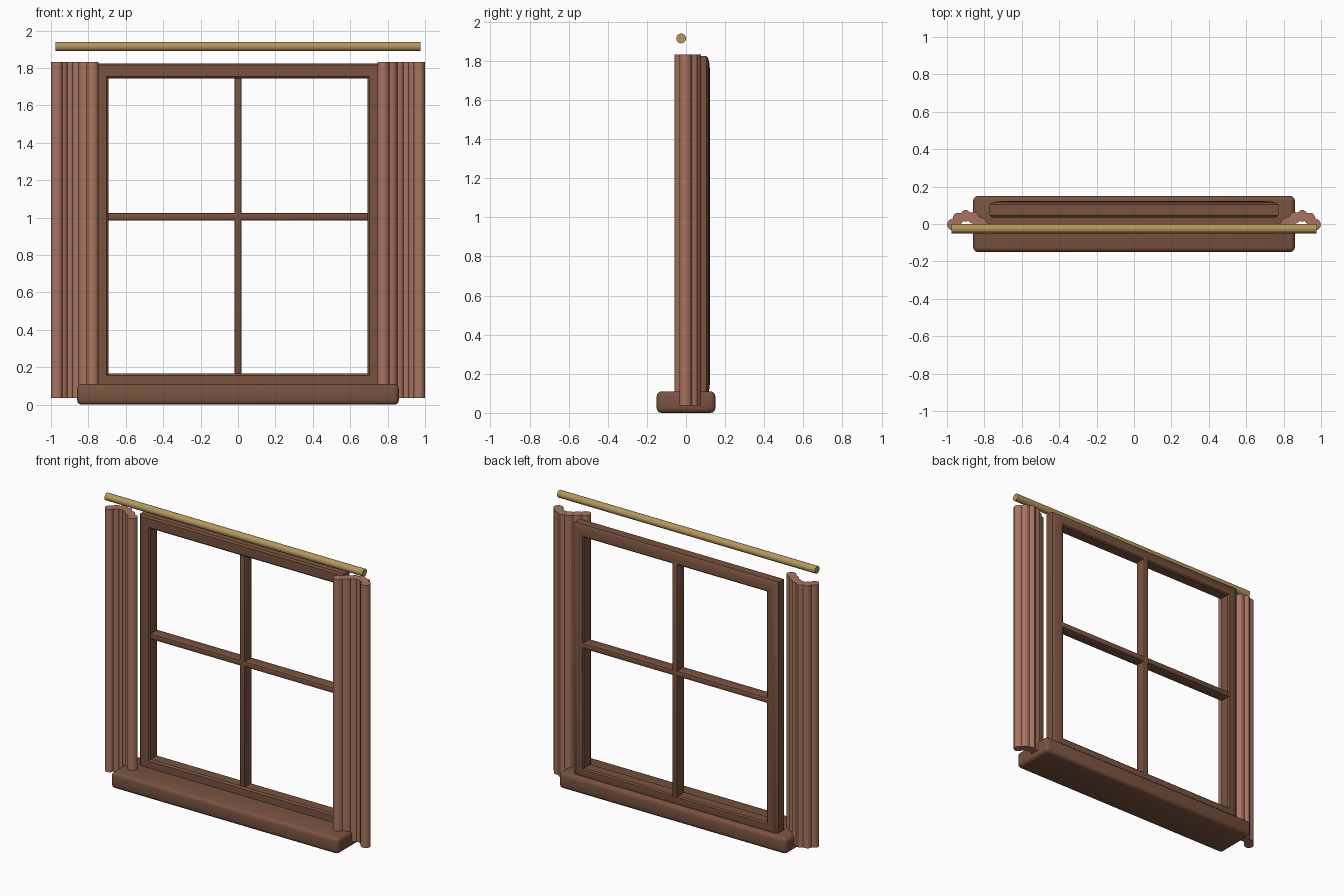
import bpy, bmesh, math
from mathutils import Vector

if "Cube" in bpy.data.objects:
    bpy.data.objects.remove(bpy.data.objects["Cube"])


def material(name, rgb):
    m = bpy.data.materials.new(name)
    m.diffuse_color = (*rgb, 1)
    m.use_nodes = True
    m.node_tree.nodes["Principled BSDF"].inputs["Base Color"].default_value = m.diffuse_color
    return m


WOOD = material("wood", (0.19, 0.085, 0.05))
CLOTH = material("cloth", (0.40, 0.175, 0.12))
BRASS = material("brass", (0.46, 0.31, 0.11))


def finish(name, bm, mat, angle=35):
    bmesh.ops.recalc_face_normals(bm, faces=bm.faces[:])
    me = bpy.data.meshes.new(name)
    bm.to_mesh(me)
    bm.free()
    me.materials.append(mat)
    ob = bpy.data.objects.new(name, me)
    bpy.context.collection.objects.link(ob)
    bpy.ops.object.select_all(action='DESELECT')
    ob.select_set(True)
    bpy.context.view_layer.objects.active = ob
    bpy.ops.object.shade_smooth_by_angle(angle=math.radians(angle))
    return ob


def box(name, lo, hi, mat, bevel, segments=3):
    bm = bmesh.new()
    bmesh.ops.create_cube(bm, size=1)
    for v in bm.verts:
        v.co = [l + (c + 0.5) * (h - l) for c, l, h in zip(v.co, lo, hi)]
    bmesh.ops.bevel(bm, geom=bm.edges[:], offset=bevel, segments=segments,
                    profile=0.5, affect='EDGES')
    return finish(name, bm, mat)


# Sill
box("sill", (-0.86, -0.15, 0), (0.86, 0.15, 0.11), WOOD, 0.025)

# Mitred window frame: one moulding profile (inset, y) swept round four corners
moulding = [(0, 0.045), (0.01, 0.035), (0.07, 0.035), (0.08, 0.045), (0.08, 0.112),
            (0.072, 0.12), (0.045, 0.121), (0.012, 0.114), (0, 0.104)]
X, BOTTOM, TOP = 0.772, 0.087, 1.825
bm = bmesh.new()
rings = []
for sx, z, sz in ((-1, BOTTOM, 1), (1, BOTTOM, 1), (1, TOP, -1), (-1, TOP, -1)):
    rings.append([bm.verts.new((sx * (X - i), y, z + sz * i)) for i, y in moulding])
n = len(moulding)
for r in range(4):
    a, b = rings[r], rings[(r + 1) % 4]
    for k in range(n):
        bm.faces.new((a[k], a[(k + 1) % n], b[(k + 1) % n], b[k]))
finish("window_frame", bm, WOOD)

# Glazing bars
box("upright_bar", (-0.02, 0.045, 0.14), (0.02, 0.124, 1.77), WOOD, 0.01, 2)
box("cross_bar", (-0.715, 0.045, 0.985), (0.715, 0.124, 1.025), WOOD, 0.01, 2)

# Curtain rod
bm = bmesh.new()
bmesh.ops.create_cone(bm, cap_ends=True, segments=20, radius1=0.025, radius2=0.025, depth=1.95)
for v in bm.verts:
    x, y, z = v.co
    v.co = (z, y - 0.025, x + 1.915)
finish("curtain_rod", bm, BRASS)

# Curtains: scalloped folds offset either side of an arched centre line
path = [Vector(p) for p in ((-0.968, -0.003), (-0.94, 0.03), (-0.9, 0.045),
                            (-0.86, 0.034), (-0.82, 0.004), (-0.776, -0.029))]


def fold_outline(steps=8):
    sides = ([], [])
    last = len(path) - 1
    tangents = [(path[min(i + 1, last)] - path[max(i - 1, 0)]).normalized()
                for i in range(last + 1)]
    for i in range(last):
        for s in range(steps + (i == last - 1)):
            t = s / steps
            c = path[i].lerp(path[i + 1], t)
            d = tangents[i].lerp(tangents[i + 1], t).normalized()
            r = 0.022 + 0.009 * abs(math.cos(math.pi * t))
            nrm = Vector((-d.y, d.x))
            sides[0].append(c + nrm * r)
            sides[1].append(c - nrm * r)

    def cap(c, d):
        base = math.atan2(d.y, d.x)
        return [c + 0.031 * Vector((math.cos(base + a), math.sin(base + a)))
                for a in (math.pi / 2 - math.pi * k / 8 for k in range(1, 8))]
    return (sides[0] + cap(path[-1], tangents[-1])
            + sides[1][::-1] + cap(path[0], -tangents[0]))


for name, side in (("left_curtain", 1), ("right_curtain", -1)):
    bm = bmesh.new()
    face = bm.faces.new([bm.verts.new((side * p.x, p.y, 0.037)) for p in fold_outline()])
    top = bmesh.ops.extrude_face_region(bm, geom=[face], use_keep_orig=True)["geom"]
    bmesh.ops.translate(bm, vec=(0, 0, 1.795),
                        verts=[g for g in top if isinstance(g, bmesh.types.BMVert)])
    finish(name, bm, CLOTH)
